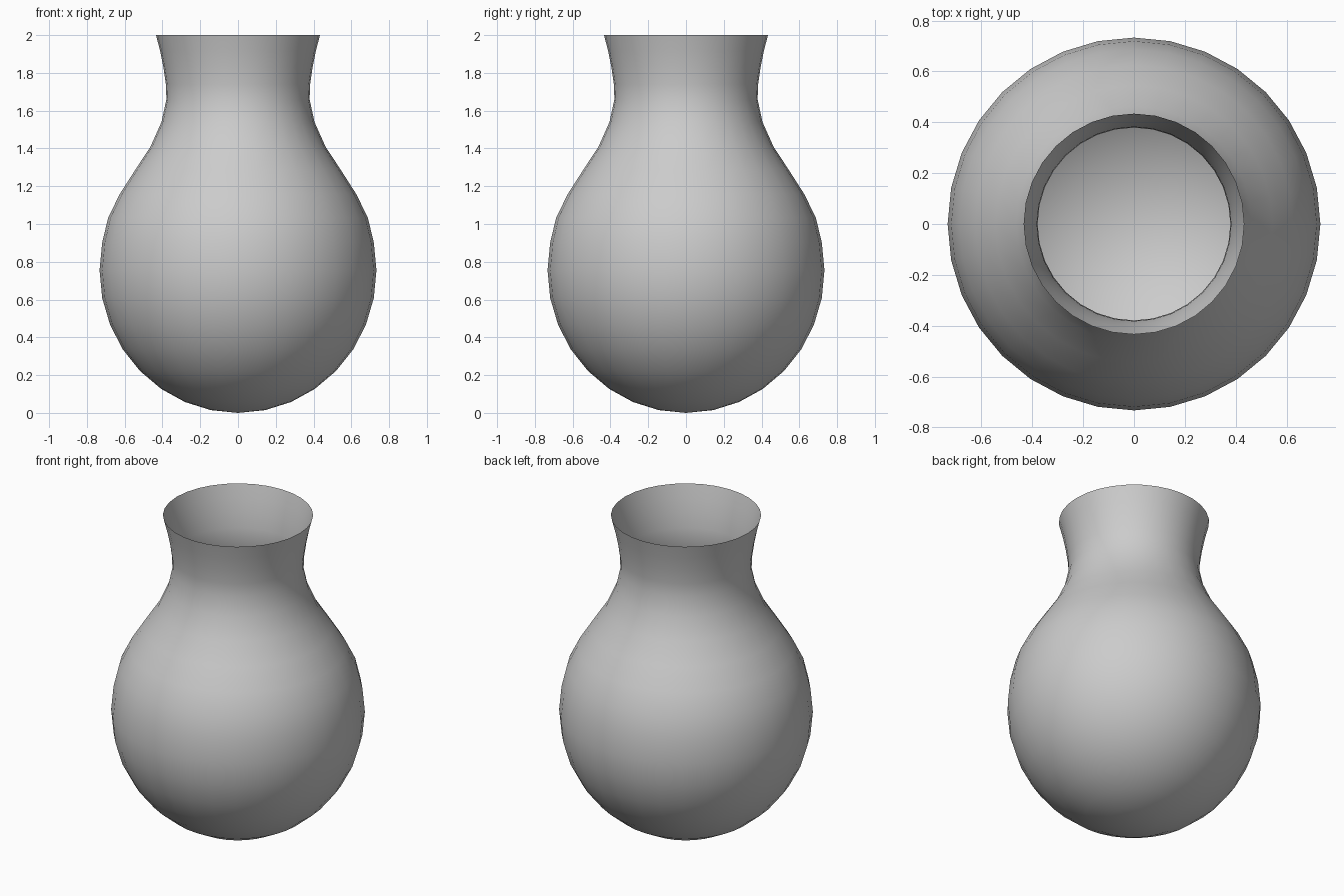
import bpy, bmesh
from math import sin, cos, pi

if "Cube" in bpy.data.objects:
    bpy.data.objects.remove(bpy.data.objects["Cube"])

SEGMENTS = 32

# Profile: round bowl (pole to just above the equator), then shoulder, neck and flared lip
profile = [(0.733 * sin(i * pi / 16), 0.755 - 0.755 * cos(i * pi / 16)) for i in range(1, 10)]
profile += [(0.687, 1.035), (0.625, 1.16), (0.545, 1.285), (0.463, 1.41), (0.405, 1.54),
            (0.379, 1.66), (0.382, 1.74), (0.395, 1.83), (0.412, 1.915), (0.434, 2.0)]

# Vase: open single-walled lathe
bm = bmesh.new()
rings = [[bm.verts.new((r * cos(2 * pi * k / SEGMENTS), r * sin(2 * pi * k / SEGMENTS), z))
          for k in range(SEGMENTS)] for r, z in profile]
pole = bm.verts.new((0, 0, 0))
for k in range(SEGMENTS):
    n = (k + 1) % SEGMENTS
    bm.faces.new((pole, rings[0][n], rings[0][k]))
    for low, high in zip(rings, rings[1:]):
        bm.faces.new((low[k], low[n], high[n], high[k]))
for face in bm.faces:
    face.smooth = True

mesh = bpy.data.meshes.new("vase")
bm.to_mesh(mesh)
bm.free()
vase = bpy.data.objects.new("vase", mesh)
bpy.context.collection.objects.link(vase)
